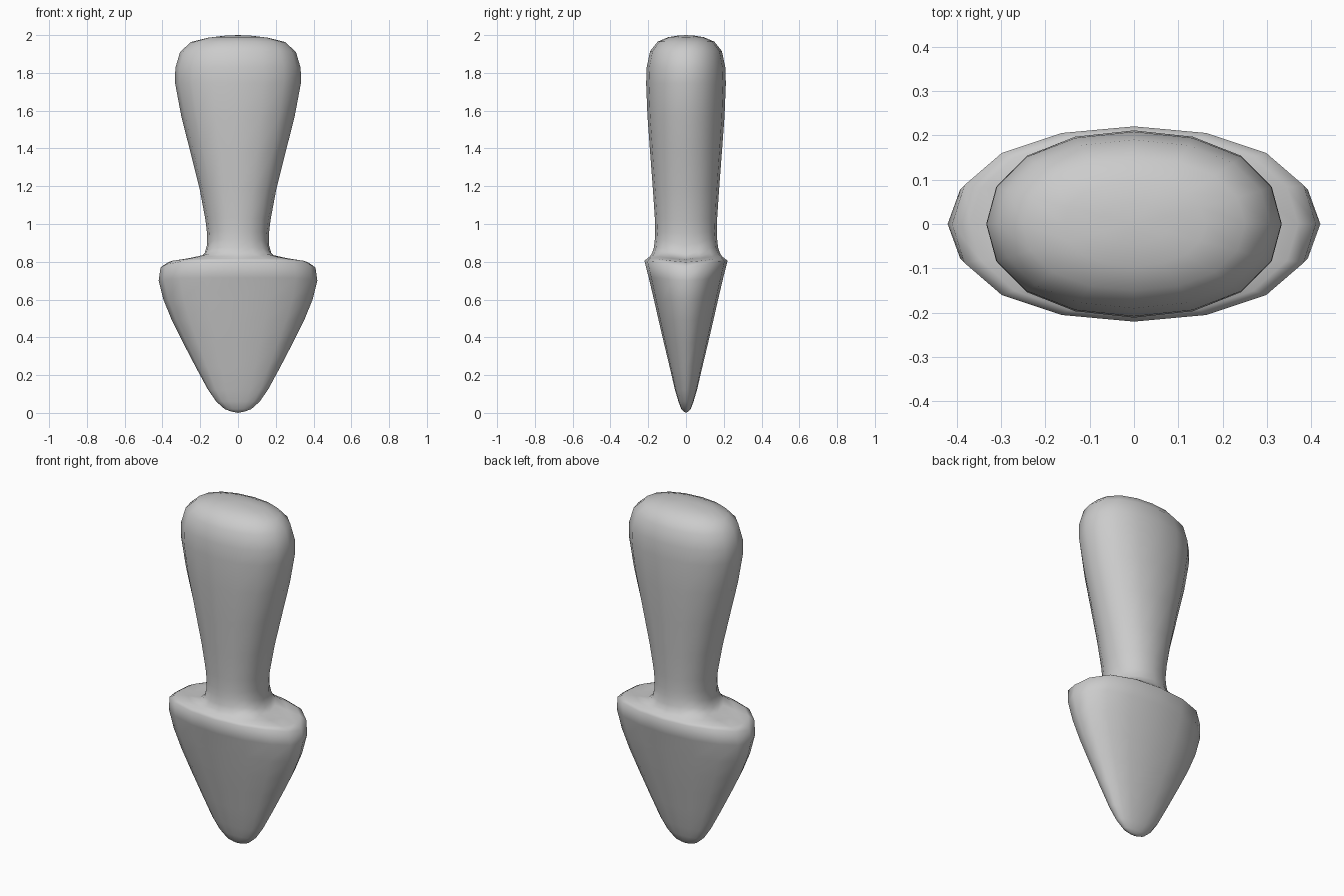
import bpy, bmesh

# Rings from tip to handle end: half width x, its height, half depth y, its height
RINGS = [
    (.035, .007, .012, .007), (.07, .02, .025, .02), (.115, .06, .04, .06), (.16, .125, .058, .12),
    (.225, .245, .087, .245), (.29, .37, .117, .37), (.35, .49, .145, .49),
    (.395, .60, .170, .60), (.42, .70, .197, .715),
    (.41, .77, .220, .805),                                    # shoulder edge
    (.37, .798, .207, .816), (.285, .810, .192, .828), (.205, .818, .180, .845),
    (.178, .84, .170, .875), (.165, .885, .165, .92), (.164, .95, .163, .96),
    (.172, 1.02, .165, 1.03), (.202, 1.18, .175, 1.18), (.252, 1.38, .190, 1.38),
    (.300, 1.57, .204, 1.57), (.333, 1.745, .211, 1.745), (.332, 1.825, .208, 1.83),
    (.307, 1.91, .190, 1.915), (.25, 1.963, .150, 1.965), (.16, 1.986, .095, 1.989),
    (.08, 1.996, .045, 1.997),
]

# Rounded-rectangle cross-section, 16 sides, unit half size
QUARTER = [(1, 0), (.932, .398), (.727, .727), (.398, .932)]
SECTION = []
turn = QUARTER
for _ in range(4):
    SECTION += turn
    turn = [(-y, x) for x, y in turn]

bm = bmesh.new()
loops = []
for a, za, b, zb in RINGS:
    # height blends from the middle of the broad face to the narrow side
    loops.append([bm.verts.new((a * x, b * y, zb + (za - zb) * abs(x) ** 8))
                  for x, y in SECTION])

# Skin between rings
n = len(SECTION)
for lo, hi in zip(loops, loops[1:]):
    for i in range(n):
        j = (i + 1) % n
        bm.faces.new((lo[i], lo[j], hi[j], hi[i]))

# Close the tip and the handle end
for loop, z in ((loops[0], 0), (loops[-1], 2)):
    pole = bm.verts.new((0, 0, z))
    for i in range(n):
        bm.faces.new((loop[i], loop[(i + 1) % n], pole))
bmesh.ops.recalc_face_normals(bm, faces=bm.faces)
for f in bm.faces:
    f.smooth = True

mesh = bpy.data.meshes.new("trowel_blade_and_handle")
bm.to_mesh(mesh)
bm.free()
obj = bpy.data.objects.new("trowel_blade_and_handle", mesh)
bpy.context.collection.objects.link(obj)
